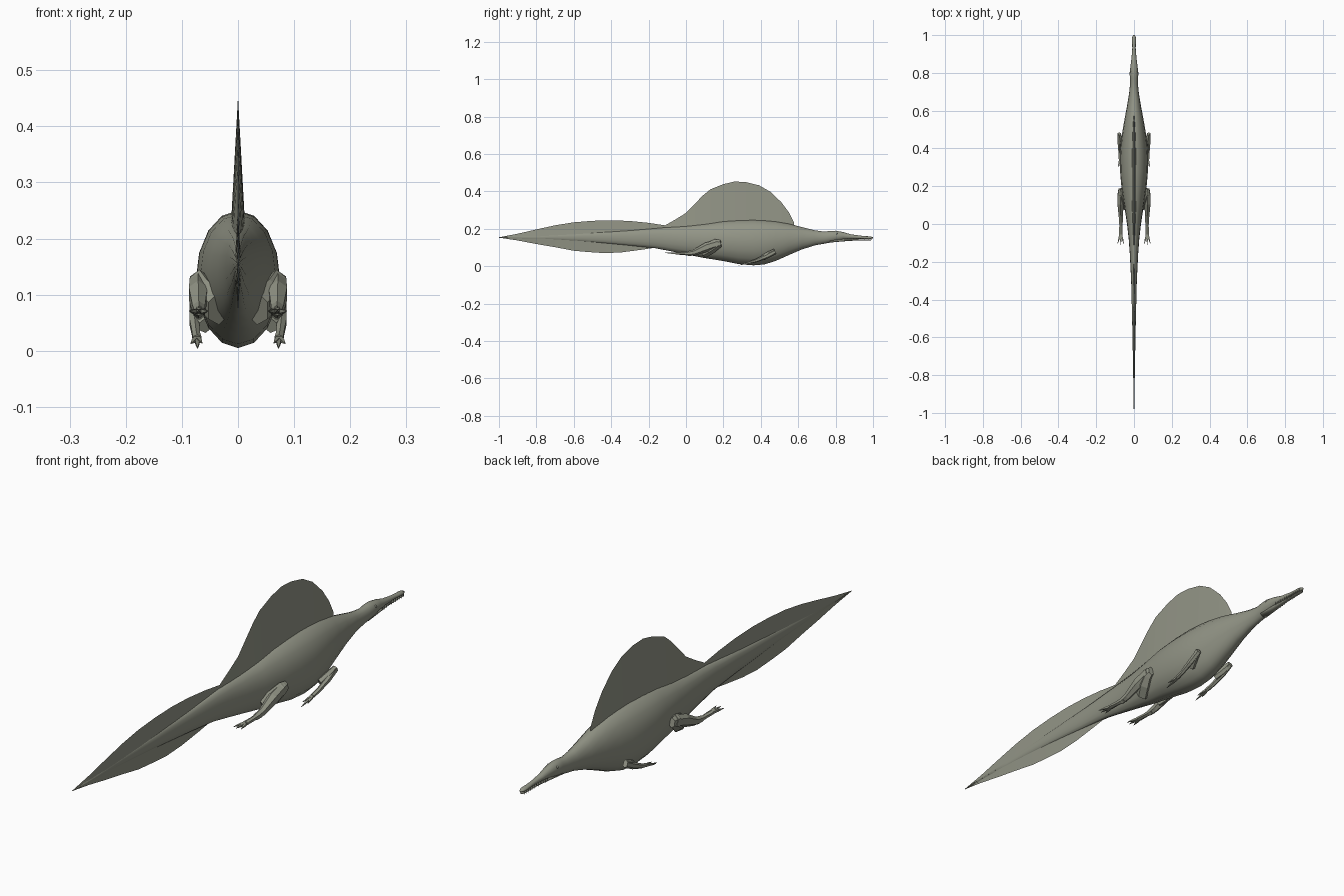
import bpy, bmesh, math
from mathutils import Vector

if "Cube" in bpy.data.objects:
    bpy.data.objects.remove(bpy.data.objects["Cube"], do_unlink=True)

# One colour for the whole animal
skin = bpy.data.materials.new("grey_green_skin")
skin.use_nodes = True
COLOUR = (0.29, 0.3, 0.24, 1)
skin.diffuse_color = COLOUR
skin.node_tree.nodes["Principled BSDF"].inputs["Base Color"].default_value = COLOUR


def finish(name, bm, smooth=False, mirror=False):
    """Turn a bmesh into a finished object."""
    bmesh.ops.recalc_face_normals(bm, faces=bm.faces)
    mesh = bpy.data.meshes.new(name)
    bm.to_mesh(mesh)
    bm.free()
    mesh.materials.append(skin)
    obj = bpy.data.objects.new(name, mesh)
    bpy.context.collection.objects.link(obj)
    if mirror:
        obj.modifiers.new("Mirror", 'MIRROR').use_mirror_merge = False
    if smooth:
        mesh.shade_smooth()
    return obj


def skin_rings(bm, rings):
    """Join equal rings of vertices and cap both ends."""
    n = len(rings[0])
    for a, b in zip(rings, rings[1:]):
        for i in range(n):
            j = (i + 1) % n
            bm.faces.new((a[i], a[j], b[j], b[i]))
    bm.faces.new(rings[0])
    bm.faces.new(rings[-1])


def loft(name, stations, sides=16):
    """Oval body along y from (y, bottom, top, half width)."""
    bm = bmesh.new()
    rings = []
    for y, low, high, w in stations:
        mid, h = (low + high) / 2, (high - low) / 2
        angles = [math.tau * i / sides for i in range(sides)]
        rings.append([bm.verts.new((w * math.cos(a), y, mid + h * math.sin(a))) for a in angles])
    skin_rings(bm, rings)
    return finish(name, bm, smooth=True)


def add_limb(bm, path, sides=6):
    """Tapered faceted tube from (x, y, z, radius across, radius in depth)."""
    points = [Vector(p[:3]) for p in path]
    rings = []
    for k, p in enumerate(path):
        t = (points[min(k + 1, len(path) - 1)] - points[max(k - 1, 0)]).normalized()
        u = Vector((1, 0, 0))
        u = (u - t * u.dot(t)).normalized()
        v = t.cross(u)
        ring = []
        for i in range(sides):
            a = math.tau * (i + 0.5) / sides
            ring.append(bm.verts.new(points[k] + u * p[3] * math.cos(a) + v * p[4] * math.sin(a)))
        rings.append(ring)
    skin_rings(bm, rings)


def limb(name, path, sides=6):
    bm = bmesh.new()
    add_limb(bm, path, sides)
    return finish(name, bm, mirror=True)


def digits(name, root, tips, r):
    """Spread toes or fingers ending in points."""
    bm = bmesh.new()
    a = Vector(root)
    for tip in tips:
        b = Vector(tip)
        m = a.lerp(b, 0.55)
        add_limb(bm, [(*a, r, r), (*m, r * 0.8, r * 0.7), (*b, 0.0008, 0.0008)], 4)
    return finish(name, bm, mirror=True)


def fin(name, edge, base, thick):
    """Blade thick at its base and sharp along its edge."""
    bm = bmesh.new()
    rows = []
    last = len(edge) - 1
    for k, (y, z) in enumerate(edge):
        t = thick * (0.15 + 0.85 * math.sin(math.pi * k / last))
        rows.append([bm.verts.new(c) for c in ((t, y, base), (0, y, z), (-t, y, base))])
    skin_rings(bm, rows)
    return finish(name, bm)


# Body, from the tail tip to the snout tip
loft("body", [
    (-1, .152, .156, .001), (-.75, .143, .167, .005), (-.5, .128, .18, .01),
    (-.3, .11, .192, .015), (-.16, .096, .203, .022), (-.08, .08, .21, .028),
    (0, .064, .216, .037), (.1, .044, .228, .052), (.2, .028, .243, .067),
    (.28, .012, .248, .074), (.36, .005, .25, .075), (.42, .01, .247, .071),
    (.48, .029, .241, .063), (.55, .06, .228, .051), (.62, .09, .209, .038),
    (.69, .112, .192, .026), (.74, .121, .185, .021), (.77, .126, .189, .022),
    (.8, .133, .19, .023), (.84, .142, .183, .018), (.88, .146, .171, .013),
    (.93, .147, .164, .009), (.96, .146, .161, .01), (.985, .145, .16, .011),
    (1, .149, .155, .005)])

# Lower jaw
loft("lower_jaw", [
    (.77, .126, .15, .017), (.83, .132, .147, .014), (.9, .137, .145, .009),
    (.96, .138, .144, .008), (.985, .138, .144, .008), (.995, .14, .143, .004)], 10)

# Teeth along the upper jaw
bm = bmesh.new()
for i in range(12):
    y = 0.855 + i * 0.0122
    x = 0.0125 - 0.004 * min(1, i / 6)
    add_limb(bm, [(x, y, .151, .0016, .0016), (x, y, .137, .0003, .0003)], 4)
finish("teeth", bm, mirror=True)

# Eyes
bm = bmesh.new()
bmesh.ops.create_uvsphere(bm, u_segments=10, v_segments=6, radius=0.005)
bmesh.ops.translate(bm, verts=bm.verts, vec=(.0175, .805, .174))
finish("eyes", bm, smooth=True, mirror=True)

# Back sail
fin("back_sail", [
    (-.11, .22), (-.06, .248), (0, .285), (.05, .337), (.09, .378), (.13, .411),
    (.2, .439), (.26, .453), (.32, .45), (.39, .433), (.45, .399), (.51, .342),
    (.55, .288), (.577, .235)], .2, .014)

# Tail fins
fin("upper_tail_fin", [
    (-.1, .217), (-.2, .232), (-.3, .242), (-.4, .246), (-.5, .243), (-.6, .235),
    (-.7, .219), (-.8, .197), (-.9, .174), (-1, .155)], .154, .006)
fin("lower_tail_fin", [
    (-.1, .09), (-.16, .1), (-.24, .088), (-.34, .075), (-.43, .07), (-.52, .076), (-.6, .083),
    (-.7, .102), (-.8, .119), (-.9, .138), (-1, .153)], .154, .006)

# Hind legs
limb("thigh", [
    (.034, .09, .076, .024, .034), (.056, .13, .098, .026, .034),
    (.069, .165, .119, .02, .028), (.071, .187, .122, .013, .019)])
limb("shin", [
    (.071, .172, .122, .017, .022), (.071, .11, .102, .019, .025),
    (.07, .045, .074, .013, .016), (.069, .01, .068, .011, .013)])
limb("hind_foot", [
    (.069, .03, .069, .012, .014), (.07, -.01, .069, .009, .009),
    (.07, -.055, .07, .012, .007)])
digits("hind_toes", (.07, -.045, .07),
       [(.054, -.105, .071), (.07, -.112, .072), (.087, -.105, .071)], .007)

# Front legs
limb("upper_arm", [
    (.058, .41, .045, .013, .015), (.072, .445, .064, .013, .016),
    (.078, .475, .08, .01, .014)])
limb("forearm", [
    (.078, .478, .078, .01, .014), (.078, .43, .053, .01, .013),
    (.075, .375, .03, .008, .009), (.073, .345, .022, .009, .007)])
digits("fingers", (.073, .352, .023),
       [(.064, .3, .014), (.072, .28, .005), (.084, .302, .013)], .006)
